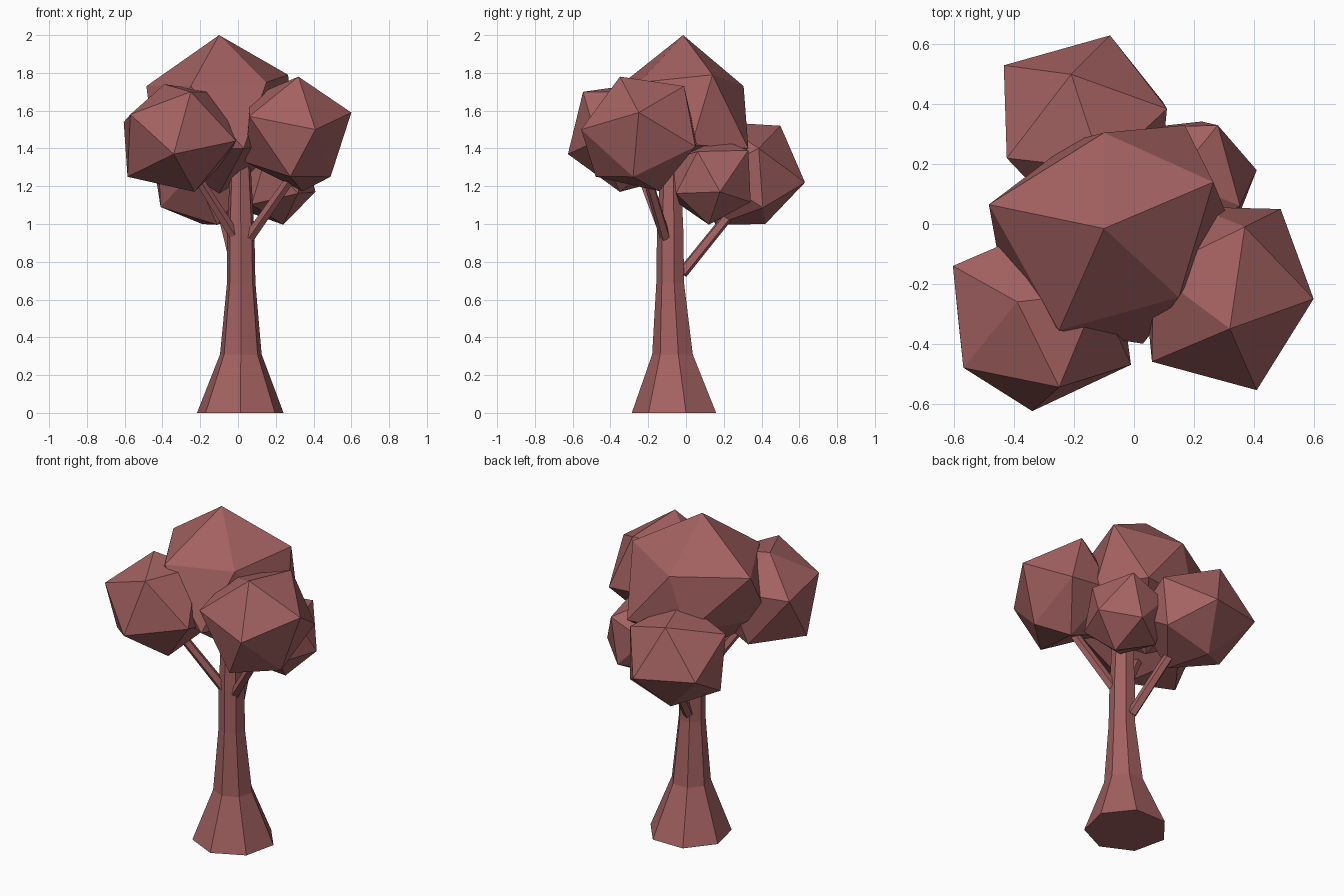
import bpy, bmesh, math
from mathutils import Vector, Matrix

if "Cube" in bpy.data.objects:
    bpy.data.objects.remove(bpy.data.objects["Cube"])

mat = bpy.data.materials.new("reddish_brown")
mat.diffuse_color = (0.37, 0.12, 0.12, 1)
mat.use_nodes = True
mat.node_tree.nodes["Principled BSDF"].inputs["Base Color"].default_value = mat.diffuse_color


def finish(name, bm):
    bmesh.ops.recalc_face_normals(bm, faces=bm.faces)
    me = bpy.data.meshes.new(name)
    bm.to_mesh(me)
    bm.free()
    me.materials.append(mat)
    ob = bpy.data.objects.new(name, me)
    bpy.context.collection.objects.link(ob)


def tube(name, rings, sides, start=-90):
    """Loft polygon rings of (centre, radius, axis rotation matrix)."""
    bm = bmesh.new()
    loops = []
    for c, r, rot in rings:
        loop = []
        for i in range(sides):
            a = math.radians(start) + math.tau * i / sides
            loop.append(bm.verts.new(Vector(c) + rot @ Vector((r * math.cos(a), r * math.sin(a), 0))))
        loops.append(loop)
    for lo, hi in zip(loops, loops[1:]):
        for i in range(sides):
            j = (i + 1) % sides
            bm.faces.new((lo[i], lo[j], hi[j], hi[i]))
    bm.faces.new(loops[0][::-1])
    bm.faces.new(loops[-1])
    finish(name, bm)


def branch(name, p, q, r0, r1):
    rot = (Vector(q) - Vector(p)).to_track_quat('Z', 'Y').to_matrix()
    tube(name, [(p, r0, rot), (q, r1, rot)], 5)


def clump(name, centre, radius, corners):
    """Icosahedron aimed at the first two corners, then pulled to all the corners."""
    c = Vector(centre)
    pts = [Vector(p) for p in corners]
    z = (pts[0] - c).normalized()
    x = pts[1] - c
    x = (x - z * x.dot(z)).normalized()
    rot = Matrix((x, z.cross(x), z)).transposed()
    bm = bmesh.new()
    bmesh.ops.create_icosphere(bm, subdivisions=1, radius=radius)
    for v in bm.verts:
        v.co = c + rot @ v.co
    free = list(bm.verts)
    for p in pts:
        v = min(free, key=lambda w: (w.co - p).length)
        if (v.co - p).length < radius * 0.6:
            v.co = p
            free.remove(v)
    finish(name, bm)


# Trunk: seven-sided, flared at the foot
I = Matrix.Identity(3)
tube("trunk", [((0.012, -0.052, 0), 0.235, I), ((0.015, -0.066, 0.31), 0.113, I),
               ((0.017, -0.08, 0.69), 0.077, I), ((0.015, -0.08, 0.95), 0.074, I),
               ((0.012, -0.08, 1.35), 0.054, I)], 7)

# Branches
branch("left_branch", (-0.02, -0.11, 0.94), (-0.25, -0.25, 1.30), 0.03, 0.025)
branch("right_branch", (0.06, -0.11, 0.93), (0.32, -0.22, 1.30), 0.03, 0.025)
branch("back_branch", (0.0, -0.02, 0.74), (-0.09, 0.27, 1.10), 0.03, 0.028)

# Leaf clumps
clump("top_leaves", (-0.10, -0.015, 1.58), 0.42,
      [(-0.10, -0.015, 2.0), (-0.485, 0.065, 1.73), (0.265, 0.14, 1.79),
       (-0.25, -0.355, 1.73), (0.15, -0.245, 1.75), (-0.10, 0.305, 1.73),
       (0.17, 0.33, 1.40), (-0.20, 0.28, 1.40), (0.31, 0.03, 1.42), (0.03, -0.40, 1.40)])
clump("front_right_leaves", (0.33, -0.25, 1.49), 0.335,
      [(0.32, -0.35, 1.78), (0.60, -0.25, 1.59), (0.37, -0.01, 1.73),
       (0.41, -0.555, 1.50), (0.49, 0.05, 1.41), (0.49, -0.28, 1.25), (0.06, -0.46, 1.57)])
clump("front_left_leaves", (-0.31, -0.305, 1.455), 0.325,
      [(-0.39, -0.26, 1.74), (-0.25, -0.545, 1.70), (-0.57, -0.48, 1.58),
       (-0.34, -0.625, 1.37), (-0.01, -0.47, 1.44), (-0.605, -0.14, 1.54),
       (-0.585, -0.34, 1.25), (-0.23, -0.35, 1.17), (-0.12, -0.23, 1.70)])
clump("back_left_leaves", (-0.16, 0.33, 1.26), 0.32,
      [(-0.21, 0.50, 1.52), (-0.08, 0.63, 1.22), (-0.435, 0.53, 1.25),
       (-0.425, 0.22, 1.43), (0.11, 0.385, 1.40), (-0.41, 0.25, 1.09), (-0.19, 0.42, 1.0)])
clump("back_right_leaves", (0.185, 0.135, 1.23), 0.24,
      [(0.41, 0.18, 1.17), (0.28, 0.33, 1.39)])
